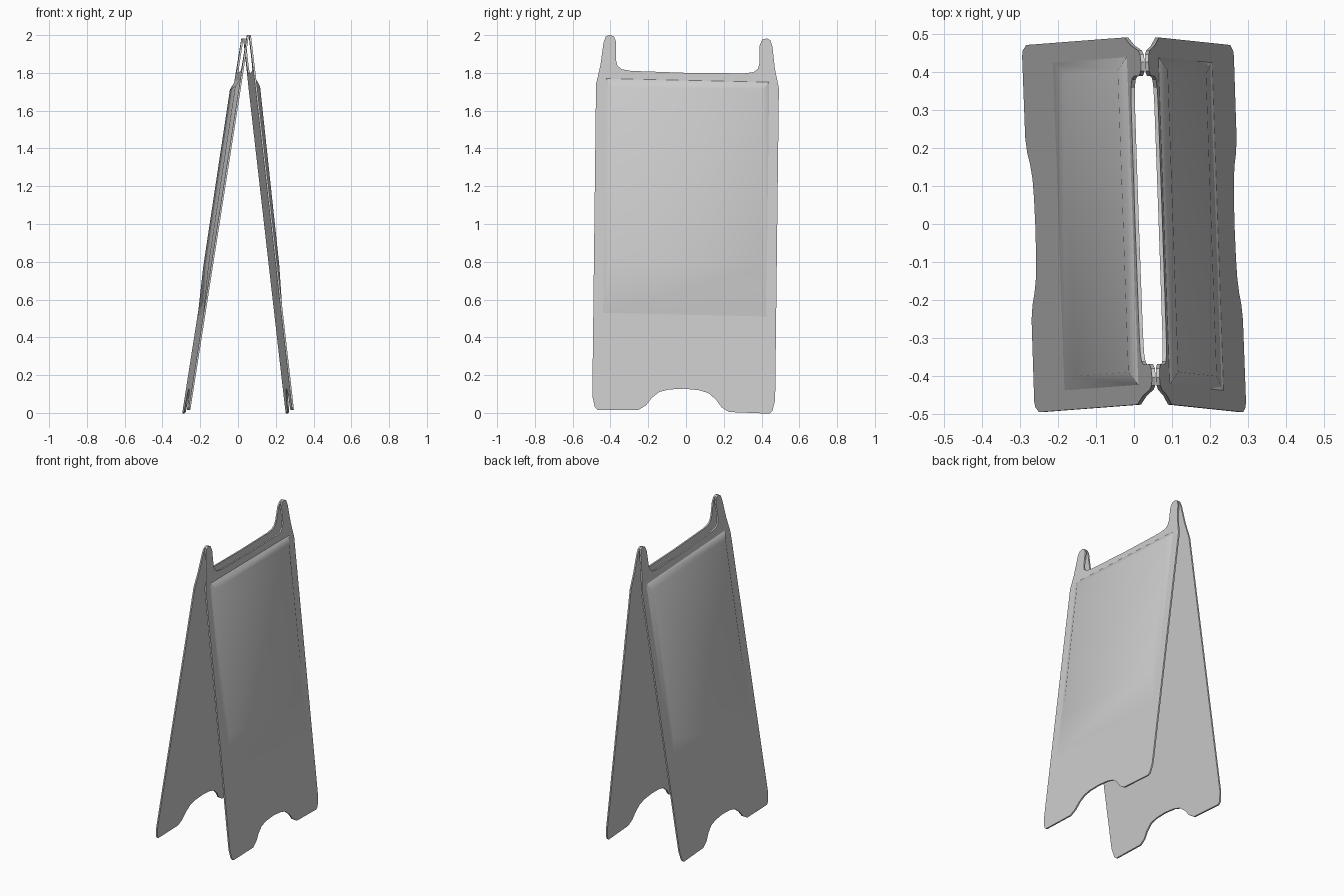
import bpy
import bmesh
from mathutils import Matrix

cube = bpy.data.objects.get("Cube")
if cube:
    bpy.data.objects.remove(cube, do_unlink=True)

# Single grey plastic
grey = bpy.data.materials.new("grey plastic")
colour = (0.6, 0.6, 0.6, 1)
grey.diffuse_color = colour
grey.use_nodes = True
grey.node_tree.nodes["Principled BSDF"].inputs["Base Color"].default_value = colour

# Half outline of a board: notched foot, straight side, rounded ear, top edge
HALF = [(0, .128), (.08, .122), (.13, .108), (.17, .075), (.2, .035), (.24, .01),
        (.455, .006), (.47, .02), (.484, .08), (.484, 1.73), (.462, 1.83),
        (.447, 1.95), (.436, 1.982), (.416, 1.992), (.392, 1.984), (.38, 1.955),
        (.38, 1.86), (.372, 1.83), (.35, 1.812), (.3, 1.804), (0, 1.8)]
OUTLINE = HALF + [(-u, v) for u, v in reversed(HALF[1:-1])]
THICK = 0.005


def leaning(side):
    """Board space (across, up, outward) to the slightly turned stand."""
    foot, lean = (.275, -.114) if side > 0 else (-.275, .157)
    return Matrix(((-.035, lean, side, foot),
                   (1, .012, 0, -.013),
                   (-.022, 1, 0, 0),
                   (0, 0, 0, 1)))


def finish(name, bm, side):
    bm.transform(leaning(side))
    bmesh.ops.recalc_face_normals(bm, faces=bm.faces)
    mesh = bpy.data.meshes.new(name)
    bm.to_mesh(mesh)
    bm.free()
    mesh.materials.append(grey)
    obj = bpy.data.objects.new(name, mesh)
    bpy.context.collection.objects.link(obj)
    bpy.context.view_layer.objects.active = obj
    obj.select_set(True)
    bpy.ops.object.shade_smooth_by_angle(angle=0.5)
    obj.select_set(False)


def loft(bm, rings):
    """Join rings of points and cap both ends."""
    rings = [[bm.verts.new(p) for p in ring] for ring in rings]
    for a, b in zip(rings, rings[1:]):
        for i in range(len(a)):
            j = (i + 1) % len(a)
            bm.faces.new((a[i], a[j], b[j], b[i]))
    bm.faces.new(rings[0])
    bm.faces.new(rings[-1])


def rectangle(half, low, high, low_d, high_d):
    return [(-half, low, low_d), (half, low, low_d),
            (half, high, high_d), (-half, high, high_d)]


for side, label in ((1, "left"), (-1, "right")):
    # Flat board with feet and ears
    bm = bmesh.new()
    loft(bm, [[(u, v, d) for u, v in OUTLINE] for d in (-THICK, THICK)])
    finish(label + "_board", bm, side)

    # Raised sign field, fading out towards the foot
    bm = bmesh.new()
    loft(bm, [rectangle(.435, .5, 1.765, 0, 0),
              rectangle(.432, .52, 1.76, THICK, THICK),
              rectangle(.398, .78, 1.72, .018, .024)])
    finish(label + "_raised_field", bm, side)
